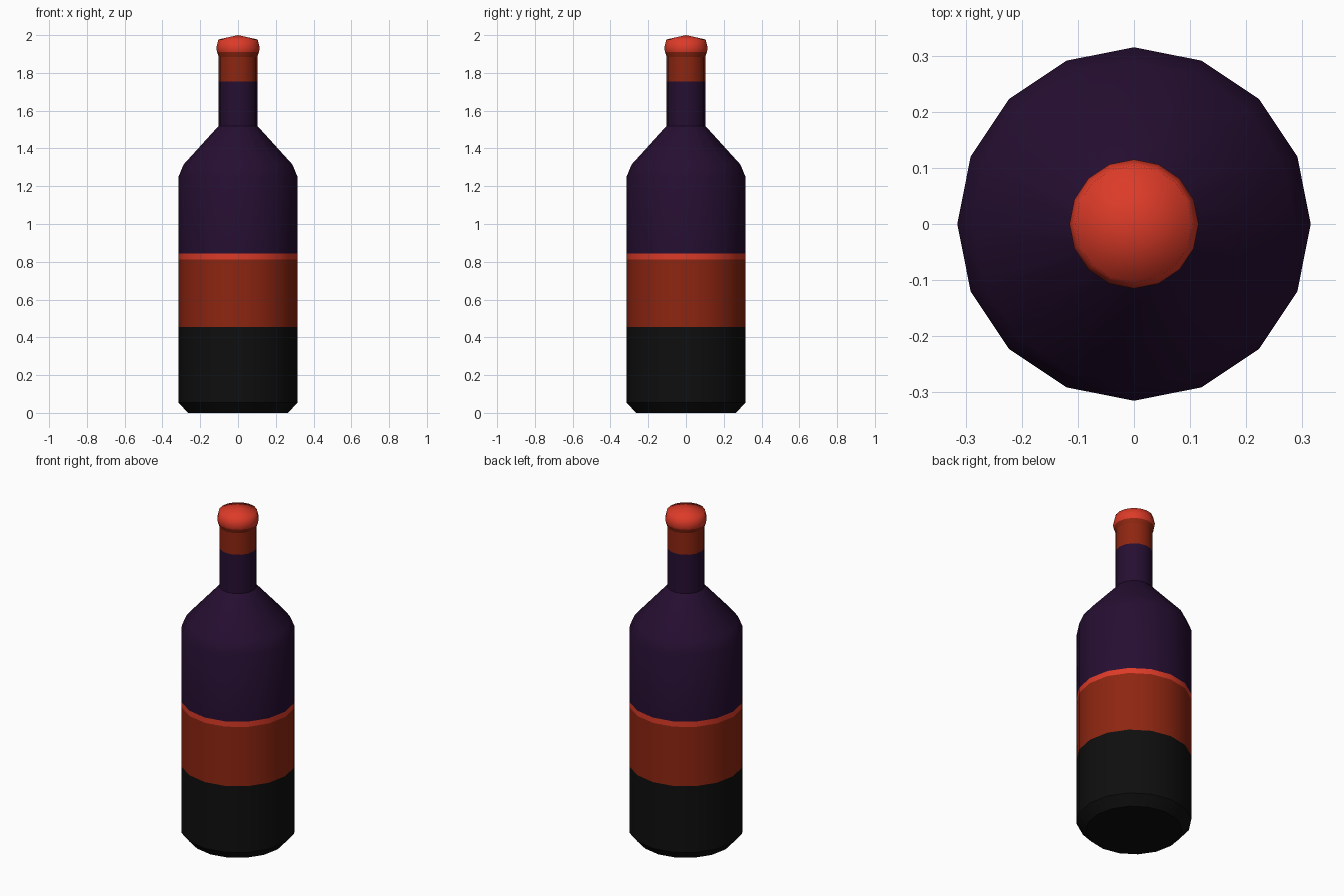
import bpy, bmesh, math

if "Cube" in bpy.data.objects:
    bpy.data.objects.remove(bpy.data.objects["Cube"])

SIDES = 16


def material(name, rgb):
    m = bpy.data.materials.new(name)
    m.diffuse_color = (*rgb, 1)
    m.use_nodes = True
    m.node_tree.nodes["Principled BSDF"].inputs["Base Color"].default_value = m.diffuse_color
    return m


PURPLE = material("dark purple glass", (0.019, 0.0045, 0.031))
BLACK = material("black", (0.0045, 0.0045, 0.0045))
DARK_RED = material("dark red", (0.27, 0.019, 0.0055))
RED = material("bright red", (0.72, 0.043, 0.021))


def lathe(name, profile, bands, angle):
    """Revolve (radius, z) points; bands = [(top height, material)] from the bottom up."""
    bm = bmesh.new()
    rings = []
    for r, z in profile:
        if r == 0:
            rings.append([bm.verts.new((0, 0, z))] * SIDES)
        else:
            rings.append([bm.verts.new((r * math.cos(2 * math.pi * i / SIDES),
                                        r * math.sin(2 * math.pi * i / SIDES), z))
                          for i in range(SIDES)])
    for a, b in zip(rings, rings[1:]):
        for i in range(SIDES):
            j = (i + 1) % SIDES
            corners = list(dict.fromkeys((a[i], a[j], b[j], b[i])))
            f = bm.faces.new(corners)
            z = (min(v.co.z for v in corners) + max(v.co.z for v in corners)) / 2
            f.material_index = next(k for k, band in enumerate(bands) if z <= band[0])
    bm.normal_update()
    me = bpy.data.meshes.new(name)
    bm.to_mesh(me)
    bm.free()
    for _, m in bands:
        me.materials.append(m)
    ob = bpy.data.objects.new(name, me)
    bpy.context.collection.objects.link(ob)
    bpy.ops.object.select_all(action='DESELECT')
    ob.select_set(True)
    bpy.context.view_layer.objects.active = ob
    bpy.ops.object.shade_smooth_by_angle(angle=math.radians(angle))
    return ob


# Glass body with black lower part, red label and bright stripe
lathe("bottle_body",
      [(0, 0), (0.265, 0), (0.315, 0.055), (0.315, 0.455), (0.315, 0.813),
       (0.315, 0.845), (0.315, 1.25), (0.288, 1.315), (0.102, 1.52)],
      [(0.455, BLACK), (0.813, DARK_RED), (0.845, RED), (2, PURPLE)], 30)

# Neck with red foil sleeve
lathe("neck", [(0.102, 1.52), (0.102, 1.755), (0.102, 1.885)],
      [(1.755, PURPLE), (2, DARK_RED)], 30)

# Rounded cap, darker underneath its lip
lathe("cap", [(0.102, 1.885), (0.111, 1.91), (0.115, 1.932), (0.104, 1.977), (0, 2.0)],
      [(1.91, DARK_RED), (2, RED)], 80)
